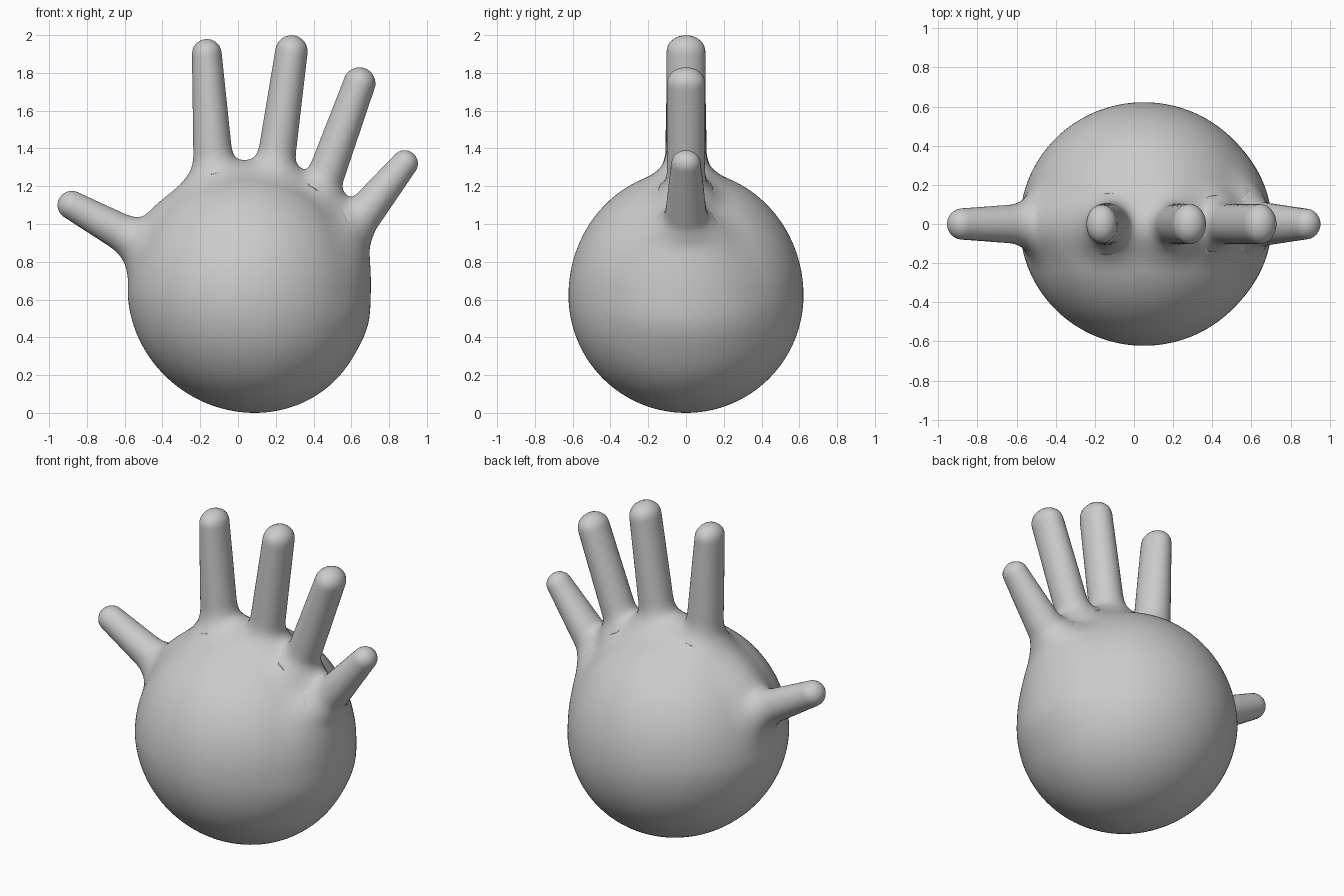
import bpy, bmesh, math
from mathutils import Vector, Matrix

if "Cube" in bpy.data.objects:
    bpy.data.objects.remove(bpy.data.objects["Cube"])

# limbs in the y = 0 plane: start x, z, radius -> end x, z, radius, depth scale at start and end
LIMBS = [
    (-0.49, 0.885, 0.108, -0.880, 1.10, 0.076, 1.0, 1.05),   # thumb
    (-0.125, 1.22, 0.110, -0.165, 1.901, 0.079, 1.0, 1.25),  # index
    (0.185, 1.22, 0.103, 0.283, 1.914, 0.086, 1.0, 1.2),     # middle
    (0.43, 1.16, 0.10, 0.643, 1.745, 0.085, 1.0, 1.2),       # ring
    (0.63, 1.01, 0.105, 0.882, 1.320, 0.071, 1.1, 1.1),      # little
    (-0.48, 0.90, 0.08, -0.36, 0.99, 0.08, 1.0, 1.0),        # thumb web
    (-0.36, 0.99, 0.08, -0.18, 1.16, 0.08, 1.0, 1.0),
    (-0.13, 1.215, 0.09, 0.22, 1.23, 0.09, 1.0, 1.0),        # finger webs
    (0.22, 1.20, 0.09, 0.44, 1.13, 0.085, 1.0, 1.0),
    (0.44, 1.13, 0.085, 0.58, 1.02, 0.085, 1.0, 1.0),
    (0.48, 0.55, 0.16, 0.575, 0.92, 0.105, 1.5, 1.5),        # outer edge of the palm
]
PALM, PALM_R, BLEND = Vector((0.05, 0, 0.622)), 0.622, 0.14
WIDEN, LEAN, TALL = 1.018, 0.06, 1.065   # egg palm: leaning below, taller above


def smooth_min(a, b, k):
    h = max(k - abs(a - b), 0.0) / k
    return min(a, b) - h * h * k * 0.25


def limb_distance(x, y, z, limb):
    ax, az, ra, bx, bz, rb, da, db = limb
    dx, dz = bx - ax, bz - az
    t = ((x - ax) * dx + (z - az) * dz) / (dx * dx + dz * dz)
    t = min(max(t, 0.0), 1.0)
    px, pz, py = x - ax - t * dx, z - az - t * dz, y / (da + t * (db - da))
    return math.sqrt(px * px + py * py + pz * pz) - (ra + t * (rb - ra))


def hand_distance(co):
    x, y, z = co
    # palm egg
    pz = z - PALM.z
    px = x - PALM.x
    if pz > 0:
        pz /= TALL
    else:
        px += LEAN * pz
    px /= WIDEN
    d = math.sqrt(px * px + y * y + pz * pz) - PALM_R
    # webs and fingers merge softly with one another, then with the palm
    dists = [limb_distance(x, y, z, limb) for limb in LIMBS]
    if min(dists) < 0.2:
        soft = 10.0
        for dist in dists:
            soft = smooth_min(soft, dist, 0.06)
        d = smooth_min(d, soft, BLEND)
    return d


# rough hand: ball palm plus chains of balls
bm = bmesh.new()
bmesh.ops.create_icosphere(bm, subdivisions=5, radius=PALM_R,
                           matrix=Matrix.Translation(PALM))
for ax, az, ra, bx, bz, rb, da, db in LIMBS:
    steps = max(2, int(math.hypot(bx - ax, bz - az) / 0.03))
    for i in range(steps + 1):
        t = i / steps
        spot = Matrix.Translation((ax + t * (bx - ax), 0, az + t * (bz - az)))
        depth = Matrix.Diagonal((1, da + t * (db - da), 1, 1))
        bmesh.ops.create_icosphere(bm, subdivisions=3, radius=ra + t * (rb - ra),
                                   matrix=spot @ depth)
mesh = bpy.data.meshes.new("hand")
bm.to_mesh(mesh)
bm.free()
hand = bpy.data.objects.new("hand", mesh)
bpy.context.collection.objects.link(hand)

# fuse into one skin
remesh = hand.modifiers.new("fuse", 'REMESH')
remesh.mode = 'VOXEL'
remesh.voxel_size = 0.022
deps = bpy.context.evaluated_depsgraph_get()
skin = bpy.data.meshes.new_from_object(hand.evaluated_get(deps))
hand.modifiers.clear()
hand.data = skin

# relax the skin and pull it onto the blended shape
bm = bmesh.new()
bm.from_mesh(skin)
for _ in range(7):
    bmesh.ops.smooth_vert(bm, verts=bm.verts, factor=0.5,
                          use_axis_x=True, use_axis_y=True, use_axis_z=True)
    bm.normal_update()
    for v in bm.verts:
        step = hand_distance(v.co)
        v.co -= v.normal * max(-0.03, min(0.03, step))
for f in bm.faces:
    f.smooth = True
bm.to_mesh(skin)
bm.free()

grey = bpy.data.materials.new("light grey")
grey.diffuse_color = (0.6, 0.6, 0.6, 1)
grey.use_nodes = True
grey.node_tree.nodes["Principled BSDF"].inputs["Base Color"].default_value = grey.diffuse_color
skin.materials.clear()
skin.materials.append(grey)
